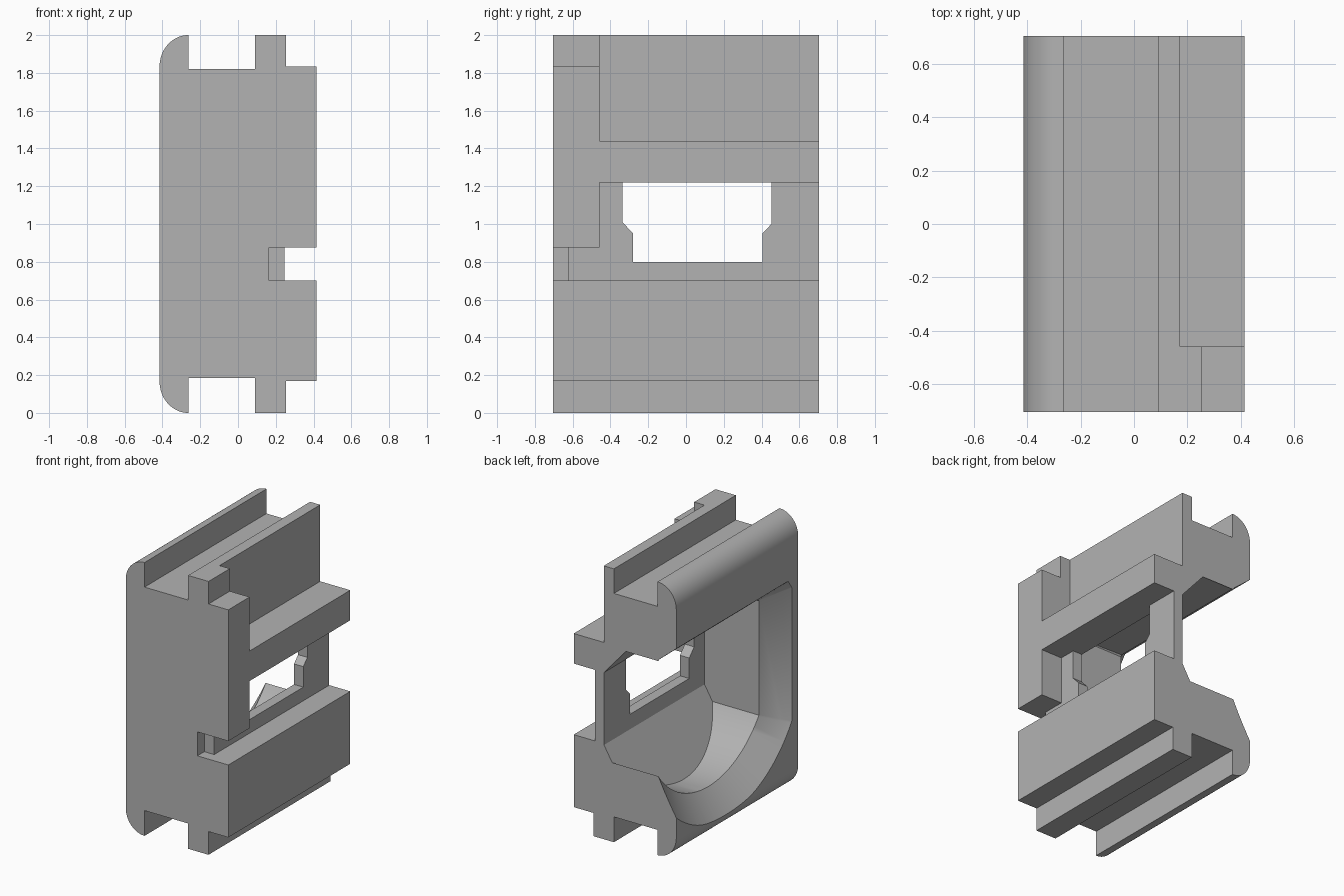
import bpy, bmesh, math
from mathutils import Matrix, Vector

if "Cube" in bpy.data.objects:
    bpy.data.objects.remove(bpy.data.objects["Cube"], do_unlink=True)

X, Y = 0.415, 0.705          # half width and half depth
WALL = -0.457                # inner face of the front wall
AXIS_Y, AXIS_Z = 0.125, 1.0  # axis of the round pocket

grey = bpy.data.materials.new("plain_grey")
grey.use_nodes = True
grey.diffuse_color = (0.45, 0.45, 0.45, 1)
grey.node_tree.nodes["Principled BSDF"].inputs["Base Color"].default_value = grey.diffuse_color


def make_object(name, bm):
    bmesh.ops.recalc_face_normals(bm, faces=bm.faces)
    mesh = bpy.data.meshes.new(name)
    bm.to_mesh(mesh)
    bm.free()
    mesh.materials.append(grey)
    obj = bpy.data.objects.new(name, mesh)
    bpy.context.collection.objects.link(obj)
    return obj


def extrude(name, points, direction):
    """Closed polygon swept along a vector."""
    bm = bmesh.new()
    face = bm.faces.new([bm.verts.new(p) for p in points])
    swept = bmesh.ops.extrude_face_region(bm, geom=[face])["geom"]
    verts = [g for g in swept if isinstance(g, bmesh.types.BMVert)]
    bmesh.ops.translate(bm, vec=Vector(direction), verts=verts)
    return make_object(name, bm)


def box(name, x0, x1, y0, y1, z0, z1):
    return extrude(name, [(x0, y0, z0), (x1, y0, z0), (x1, y1, z0), (x0, y1, z0)],
                   (0, 0, z1 - z0))


def hull(name, points):
    bm = bmesh.new()
    for p in points:
        bm.verts.new(p)
    bmesh.ops.convex_hull(bm, input=bm.verts)
    return make_object(name, bm)


def cone_along_x(name, x0, r0, x1, r1):
    bm = bmesh.new()
    place = (Matrix.Translation(((x0 + x1) / 2, AXIS_Y, AXIS_Z))
             @ Matrix.Rotation(math.pi / 2, 4, "Y"))
    bmesh.ops.create_cone(bm, cap_ends=True, segments=128, radius1=r0, radius2=r1,
                          depth=x1 - x0, matrix=place)
    return make_object(name, bm)


def combine(target, tool, operation="DIFFERENCE"):
    mod = target.modifiers.new("cut", "BOOLEAN")
    mod.operation, mod.solver, mod.object = operation, "EXACT", tool
    bpy.context.view_layer.objects.active = target
    bpy.ops.object.modifier_apply(modifier=mod.name)
    bpy.data.objects.remove(tool, do_unlink=True)


# Housing body: full outline with rounded lips, rails and channels
def lip(centre_z, start):
    steps = [start + math.pi / 2 * i / 16 for i in range(17)]
    return [(-0.263 + 0.152 * math.cos(a), centre_z + 0.165 * math.sin(a)) for a in steps]


outline = lip(0.165, math.pi)
outline += [(-0.263, 0.185), (0.09, 0.185), (0.09, 0), (0.255, 0), (0.255, 0.17), (X, 0.17),
            (X, 1.835), (0.255, 1.835), (0.255, 2), (0.09, 2), (0.09, 1.82), (-0.263, 1.82)]
outline += lip(1.835, math.pi / 2)
housing = extrude("housing", [(x, -Y, z) for x, z in outline], (0, 2 * Y, 0))

# Side recesses, long slot and the deeper notch at its front end
combine(housing, box("upper_recess", 0.172, 1, -0.459, 1, 1.44, 2.2))
combine(housing, box("middle_recess", 0.245, 1, -0.459, 1, 0.70, 1.22))
combine(housing, box("slot", 0.245, 1, -1, 1, 0.70, 0.875))
combine(housing, box("slot_notch", 0.165, 1, -1, -0.625, 0.70, 0.875))

# Inner pocket: flat walls and ceiling, round floor
section = [(0.17, 0.69), (0.17, 1.22), (-0.01, 1.425), (-0.272, 1.43),
           (-0.272, 0.1), (-0.179, 0.1)]
pocket = hull("pocket", [(x, y, z) for x, z in section for y in (WALL, 1.2)])
combine(pocket, cone_along_x("pocket_round", -0.6, 0.717, 0.4, 0.717), "INTERSECT")
combine(housing, pocket)

# Flared mouth of the pocket
mouth = hull("mouth", [(-0.27, y, z) for y in (WALL, 1.2) for z in (-0.2, 1.43)]
             + [(-0.47, y, z) for y in (WALL - 0.24, 1.2) for z in (-0.2, 1.596)])
combine(mouth, cone_along_x("mouth_round", -0.52, 1.032, -0.22, 0.654), "INTERSECT")
combine(housing, mouth)

# Stepped window through the thin web
window = [(-0.28, 0.80), (0.405, 0.80), (0.405, 0.95), (0.452, 1.0), (0.452, 1.22),
          (-0.337, 1.22), (-0.337, 1.01), (-0.28, 0.95)]
combine(housing, extrude("window", [(0.1, y, z) for y, z in window], (0.25, 0, 0)))

bpy.ops.object.select_all(action="DESELECT")
housing.select_set(True)
bpy.context.view_layer.objects.active = housing
bpy.ops.object.shade_smooth_by_angle(angle=math.radians(25))
